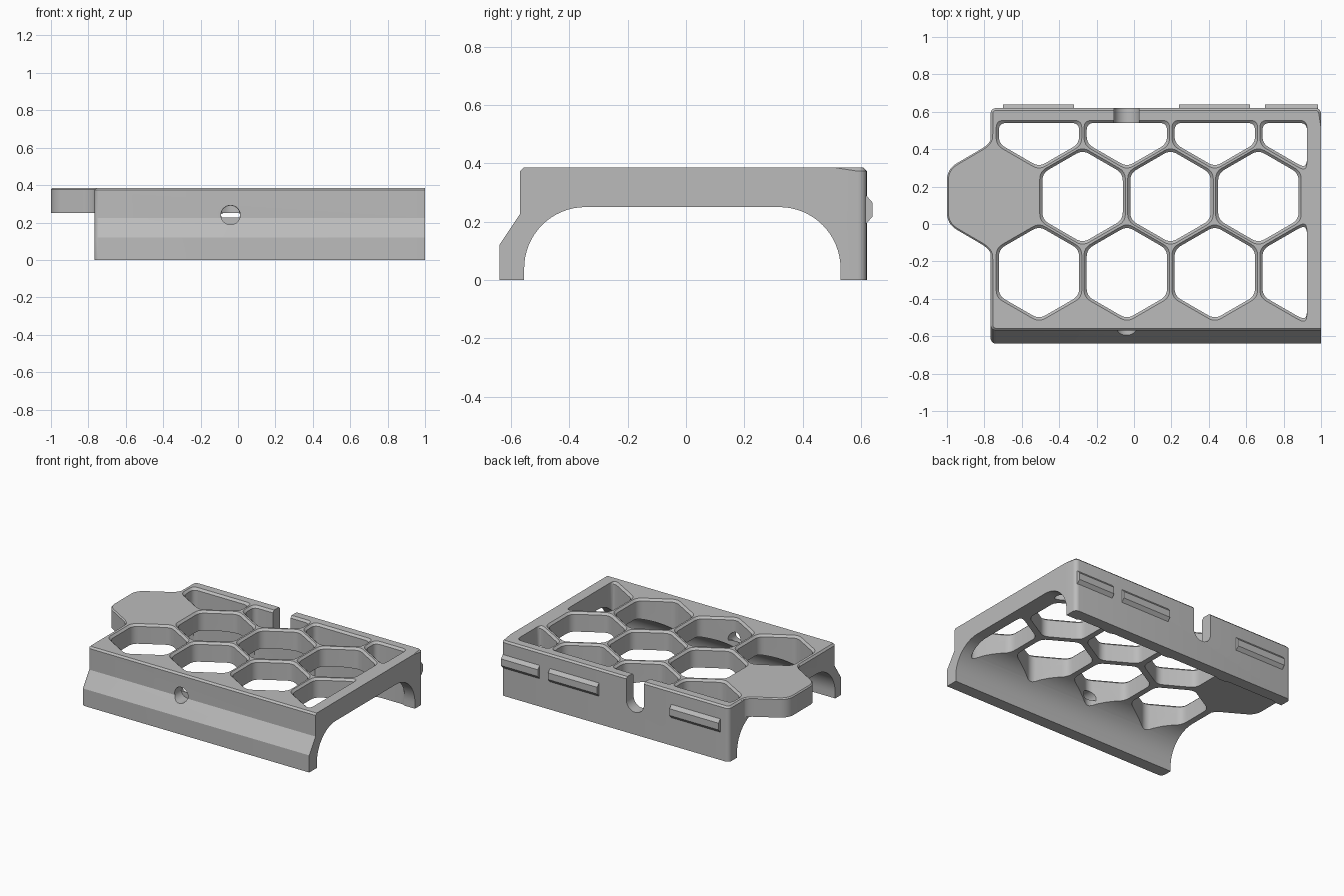
import bpy, bmesh, math
from mathutils import Vector

if "Cube" in bpy.data.objects:
    bpy.data.objects.remove(bpy.data.objects["Cube"])

grey = bpy.data.materials.new("mid_grey")
grey.use_nodes = True
grey.diffuse_color = (0.5, 0.5, 0.5, 1)
grey.node_tree.nodes["Principled BSDF"].inputs["Base Color"].default_value = (0.5, 0.5, 0.5, 1)

LEFT, RIGHT, TOP = -0.767, 1.0, 0.385
PITCH, ROW, MID_Y = 0.47, 0.407, 0.147


def rounded(points, cut=0.04, steps=6):
    """Round every corner of a flat outline."""
    pts = [Vector(p) for p in points]
    out = []
    for i, p in enumerate(pts):
        a, b = pts[i - 1] - p, pts[(i + 1) % len(pts)] - p
        a = a.normalized() * min(cut, a.length * 0.45)
        b = b.normalized() * min(cut, b.length * 0.45)
        for k in range(steps + 1):
            t = k / steps
            out.append(p + a * (1 - t) ** 2 + b * t ** 2)
    return out


def clip(points, axis, limit):
    """Keep the part of an outline below a limit on one axis."""
    out = []
    for i, q in enumerate(points):
        p = points[i - 1]
        if (p[axis] < limit) != (q[axis] < limit):
            out.append(p.lerp(q, (limit - p[axis]) / (q[axis] - p[axis])))
        if q[axis] < limit:
            out.append(q)
    return out


def new_object(name, bm):
    bmesh.ops.recalc_face_normals(bm, faces=bm.faces)
    mesh = bpy.data.meshes.new(name)
    bm.to_mesh(mesh)
    bm.free()
    obj = bpy.data.objects.new(name, mesh)
    bpy.context.collection.objects.link(obj)
    mesh.materials.append(grey)
    return obj


def loft(name, rings):
    """Closed solid through matching rings of 3D points."""
    bm = bmesh.new()
    loops = [[bm.verts.new(p) for p in ring] for ring in rings]
    for low, high in zip(loops, loops[1:]):
        for i in range(len(low)):
            bm.faces.new((low[i - 1], low[i], high[i], high[i - 1]))
    bm.faces.new(loops[0])
    bm.faces.new(loops[-1])
    return new_object(name, bm)


def along_x(name, profile, x0, x1):
    return loft(name, [[(x, y, z) for y, z in profile] for x in (x0, x1)])


def along_y(name, outline, y0, y1):
    return loft(name, [[(x, y, z) for x, z in outline] for y in (y0, y1)])


def apply_boolean(target, other, operation):
    mod = target.modifiers.new("bool", "BOOLEAN")
    mod.object, mod.operation, mod.solver = other, operation, "EXACT"
    bpy.context.view_layer.objects.active = target
    bpy.ops.object.modifier_apply(modifier=mod.name)
    bpy.data.objects.remove(other)


def bevel_edges(obj, rule, width, segments):
    bm = bmesh.new()
    bm.from_mesh(obj.data)
    edges = [e for e in bm.edges if rule(e)]
    bmesh.ops.bevel(bm, geom=edges, offset=width, segments=segments, profile=0.5, affect="EDGES")
    bm.to_mesh(obj.data)
    bm.free()


# Arched body: outer walls, roof and rounded inner channel
def arc(cy, start, end, steps=16):
    angles = [math.radians(start + (end - start) * k / steps) for k in range(steps + 1)]
    return [(cy + 0.21 * math.cos(a), 0.04 + 0.21 * math.sin(a)) for a in angles]


profile = [(-0.64, 0), (-0.64, 0.12), (-0.57, 0.225), (-0.57, TOP), (0.62, TOP), (0.62, 0), (0.53, 0)]
profile += arc(0.32, 0, 90) + arc(-0.345, 90, 180) + [(-0.555, 0)]
body = along_x("frame", profile, LEFT, RIGHT)


# Rounded outer end corners, sharp at the front of the open end
def end_corner(e):
    a, b = (v.co for v in e.verts)
    if abs(a.x - b.x) > 0.001 or abs(a.z - b.z) < 0.01:
        return False
    back = min(a.y, b.y) > 0.6
    front = max(a.y, b.y) < -0.565 and a.x < 0
    return back or front


bevel_edges(body, end_corner, 0.03, 5)


# Fine chamfer around the roof
def roof_rim(e):
    a, b = (v.co for v in e.verts)
    return min(a.z, b.z) > TOP - 0.001 and min(a.x, b.x) < RIGHT - 0.001


bevel_edges(body, roof_rim, 0.012, 1)

# Half-hexagon side tab flowing into the body
tab_half = [(-0.70, 0.36), (-0.764, 0.36), (-0.764, 0.285), (-1.0, 0.147)]
tab_outline = tab_half + [(x, -y) for x, y in reversed(tab_half)]
tab_outline = [(p.x, p.y + MID_Y) for p in rounded(tab_outline, 0.06)]
tab = loft("side_tab", [[(x, y, z) for x, y in tab_outline] for z in (0.25, TOP)])
bevel_edges(tab, lambda e: all(v.co.z > TOP - 0.001 for v in e.verts), 0.008, 1)
apply_boolean(body, tab, "UNION")


# Honeycomb openings with flared rims
def hex_outline(cx, cy, grow):
    radius = (0.215 + grow) / math.cos(math.pi / 6)
    pts = [Vector((cx + radius * math.sin(k * math.pi / 3), cy + radius * math.cos(k * math.pi / 3)))
           for k in range(6)]
    return rounded(clip(clip(pts, 1, 0.54 + grow), 0, 0.925))


cells = [(-0.275 + PITCH * i, MID_Y) for i in range(3)]
cells += [(-0.508 + PITCH * i, MID_Y + side * ROW) for i in range(4) for side in (-1, 1)]
for cx, cy in cells:
    rings = [[(p.x, p.y, z) for p in hex_outline(cx, cy, grow)]
             for z, grow in ((-0.1, 0), (TOP - 0.014, 0), (TOP + 0.004, 0.018))]
    apply_boolean(body, loft("cell_cutter", rings), "DIFFERENCE")


# Cable slot in the back wall and screw hole in the front wall
def circle(cx, cz, radius, start, end, steps=20):
    angles = [math.radians(start + (end - start) * k / steps) for k in range(steps + 1)]
    return [(cx + radius * math.cos(a), cz + radius * math.sin(a)) for a in angles]


slot = circle(-0.04, 0.225, 0.068, 180, 360) + [(0.028, 0.5), (-0.108, 0.5)]
apply_boolean(body, along_y("slot_cutter", slot, 0.50, 0.70), "DIFFERENCE")
apply_boolean(body, along_y("hole_cutter", circle(-0.04, 0.24, 0.052, 0, 342), -0.7, -0.5), "DIFFERENCE")
through = circle(-0.04, 0.24, 0.05, -15, 195)
apply_boolean(body, along_y("through_cutter", through, -0.52, -0.3), "DIFFERENCE")

# Snap ridges on the back wall
ridge_profile = [(0.61, 0.19), (0.62, 0.195), (0.64, 0.218), (0.64, 0.265), (0.62, 0.288), (0.61, 0.29)]
for i, (x0, x1) in enumerate([(-0.70, -0.32), (0.24, 0.62), (0.70, 0.985)]):
    along_x(f"snap_ridge_{i + 1}", ridge_profile, x0, x1)

# Smooth curves, sharp edges
bpy.ops.object.select_all(action="DESELECT")
body.select_set(True)
bpy.context.view_layer.objects.active = body
bpy.ops.object.shade_smooth_by_angle(angle=math.radians(25))
